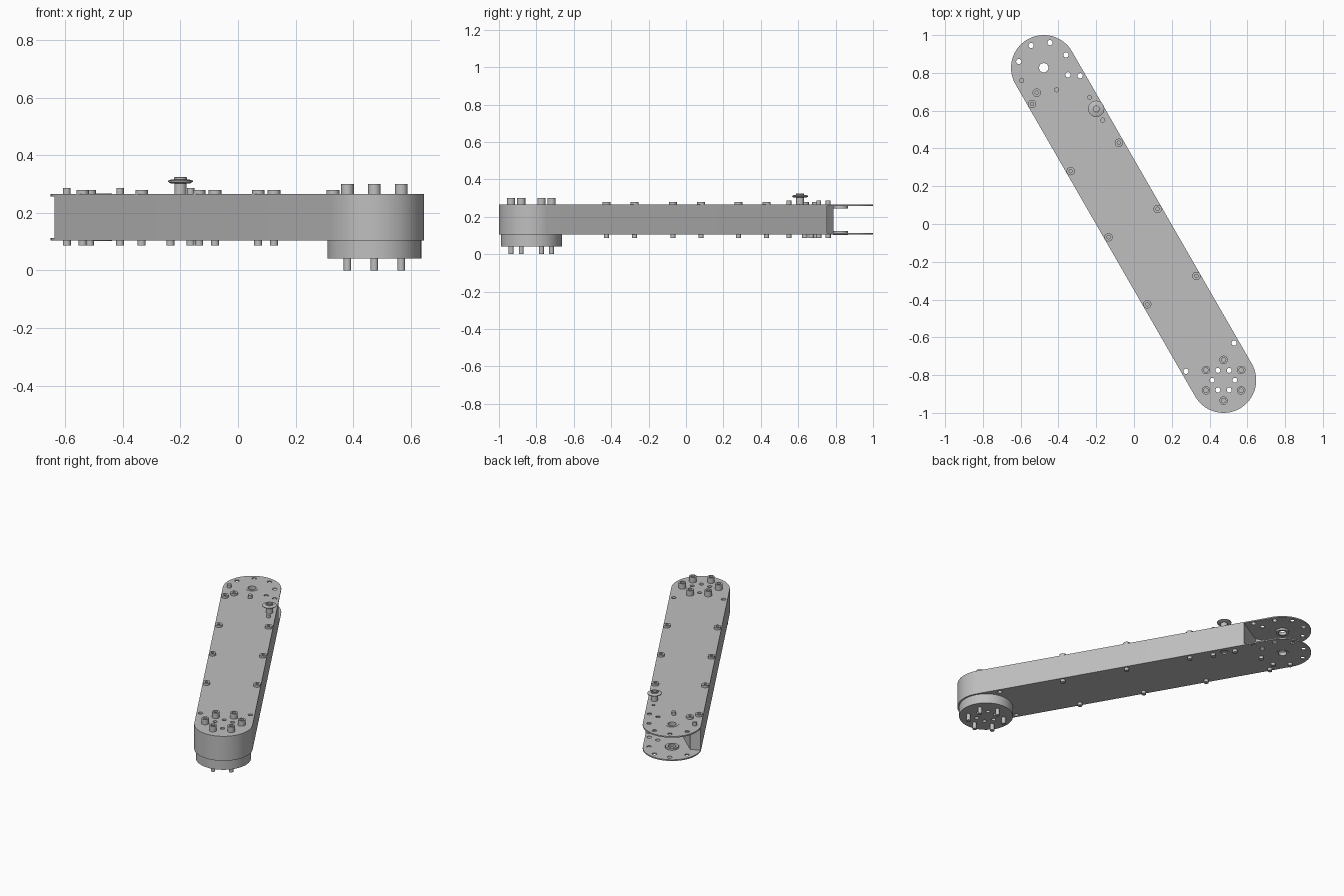
import bpy, bmesh, math
from mathutils import Vector

if "Cube" in bpy.data.objects:
    bpy.data.objects.remove(bpy.data.objects["Cube"])

grey = bpy.data.materials.new("plain grey")
grey.use_nodes = True
grey.diffuse_color = (0.52, 0.52, 0.52, 1)
grey.node_tree.nodes["Principled BSDF"].inputs["Base Color"].default_value = (0.52, 0.52, 0.52, 1)

# Arm axis: joint end, mount end, direction along the arm and across it
JOINT, MOUNT = Vector((-0.478, 0.827)), Vector((0.474, -0.827))
ALONG = (MOUNT - JOINT).normalized()
ACROSS = Vector((-ALONG.y, ALONG.x))
LENGTH, R = (MOUNT - JOINT).length, 0.173
Z0, Z1, PLATE = 0.105, 0.265, 0.008


def arm_point(t, n):
    return JOINT + ALONG * t + ACROSS * n


def arc(t, a0, a1, steps=32):
    """Points on a rounded end centred at distance t along the arm."""
    angles = [math.radians(a0 + (a1 - a0) * i / steps) for i in range(steps + 1)]
    return [arm_point(t + R * math.cos(a), R * math.sin(a)) for a in angles]


def finish(bm, name):
    bmesh.ops.recalc_face_normals(bm, faces=bm.faces)
    mesh = bpy.data.meshes.new(name)
    bm.to_mesh(mesh)
    bm.free()
    mesh.materials.append(grey)
    obj = bpy.data.objects.new(name, mesh)
    bpy.context.collection.objects.link(obj)
    return obj


def slab(name, outline, z0, z1):
    bm = bmesh.new()
    face = bm.faces.new([bm.verts.new((p.x, p.y, z0)) for p in outline])
    top = bmesh.ops.extrude_face_region(bm, geom=[face])["geom"]
    bmesh.ops.translate(bm, vec=(0, 0, z1 - z0),
                        verts=[v for v in top if isinstance(v, bmesh.types.BMVert)])
    return finish(bm, name)


def lathe(name, centre, profile, sides=24):
    """Closed ring of (radius, height) points turned around a vertical axis."""
    bm = bmesh.new()
    rings = []
    for r, z in profile:
        if r == 0:
            rings.append([bm.verts.new((centre[0], centre[1], z))] * sides)
            continue
        rings.append([bm.verts.new((centre[0] + r * math.cos(math.tau * i / sides),
                                    centre[1] + r * math.sin(math.tau * i / sides), z))
                      for i in range(sides)])
    for a, b in zip(rings, rings[1:] + rings[:1]):
        for i in range(sides):
            j = (i + 1) % sides
            corners = list(dict.fromkeys((a[i], a[j], b[j], b[i])))
            if len(corners) > 2:
                bm.faces.new(corners)
    return finish(bm, name)


def rod(name, centre, r, z0, z1, sides=24):
    return lathe(name, centre, [(0, z0), (r, z0), (r, z1), (0, z1)], sides)


def socket_head(name, centre, r, z0, z1, depth, bore=0.012):
    return lathe(name, centre, [(0, z0), (r, z0), (r, z1), (bore, z1),
                                (bore, z1 - depth), (0, z1 - depth)])


def drill(obj, holes):
    """Cut vertical round holes given as (centre, radius)."""
    cutters = [rod("drill", c, r, -0.1, 0.5, 16) for c, r in holes]
    for cutter in cutters:
        mod = obj.modifiers.new("hole", 'BOOLEAN')
        mod.operation, mod.solver, mod.object = 'DIFFERENCE', 'EXACT', cutter
    graph = bpy.context.evaluated_depsgraph_get()
    mesh = bpy.data.meshes.new_from_object(obj.evaluated_get(graph))
    obj.modifiers.clear()
    obj.data = mesh
    for cutter in cutters:
        bpy.data.objects.remove(cutter)


def around(centre, radius, first):
    return [centre + Vector((math.cos(a), math.sin(a))) * radius
            for a in (math.radians(first + 60 * k) for k in range(6))]


# Hole positions
mount_holes = [(p, 0.013) for p in around(MOUNT, 0.06, 0)]
edge_holes = [(Vector(p), 0.014) for p in ((0.53, -0.63), (0.275, -0.78))]
fork_holes = [(Vector(p), 0.014) for p in (
    (-0.61, 0.86), (-0.545, 0.945), (-0.445, 0.96), (-0.36, 0.895), (-0.35, 0.79), (-0.285, 0.785))]
CONNECTOR = Vector((-0.2, 0.61))

# Cover plates, forming a fork at the joint end
capsule = arc(0, 90, 270) + arc(LENGTH, -90, 90)
through = mount_holes + edge_holes + fork_holes + [(JOINT, 0.025)]
drill(slab("top_plate", capsule, Z1 - PLATE, Z1), through + [(Vector((-0.235, 0.67)), 0.010)])
drill(slab("bottom_plate", capsule, Z0, Z0 + PLATE), through + [(CONNECTOR, 0.022)])

# Core between the plates, with a swing pocket left open at the joint
inset = [arm_point(t, n) for t, n in (
    (0.185, R), (0.185, -0.03), (0.16, -0.05), (-0.02, -0.11), (-0.02, -0.172))]
core = slab("arm_core", inset + [arm_point(0, -R)] + arc(LENGTH, -90, 90), Z0 + PLATE, Z1 - PLATE)
drill(core, mount_holes + edge_holes)

# Mounting flange below the far end
rim = [MOUNT + Vector((math.cos(a), math.sin(a))) * 0.163
       for a in (math.tau * i / 64 for i in range(64))]
drill(slab("mount_flange", rim, 0.042, Z0), mount_holes)

# Flange bolts with heads above and ends below
for p in around(MOUNT, 0.108, 30):
    socket_head("mount_bolt_head", p, 0.022, Z1, 0.30, 0.02)
    rod("mount_bolt_end", p, 0.013, 0, 0.042)

# Bearing bushes inside the fork
for z0, z1 in ((Z0 + PLATE, Z0 + 0.02), (Z1 - 0.02, Z1 - PLATE)):
    lathe("joint_bush", JOINT, [(0.025, z0), (0.04, z0), (0.04, z1), (0.025, z1)], 32)
for z0, z1 in ((Z0 - 0.002, Z0), (Z1, Z1 + 0.002)):
    lathe("joint_ring", JOINT, [(0.025, z0), (0.04, z0), (0.04, z1), (0.025, z1)], 32)

# Cover screws with nuts underneath
button_screws = [(-0.515, 0.695), (-0.54, 0.635), (-0.08, 0.43), (-0.335, 0.28), (0.125, 0.08),
                 (-0.135, -0.07), (0.33, -0.275), (0.07, -0.425)]
studs = [(-0.595, 0.76), (-0.41, 0.71), (-0.165, 0.55)]
for p in button_screws:
    socket_head("cover_screw", p, 0.022, Z1, 0.279, 0.008, 0.009)
for p in studs:
    rod("cover_stud", p, 0.013, Z1, 0.286)
for p in button_screws + studs + [(-0.235, 0.67)]:
    rod("screw_end", p, 0.014, 0.087, Z0)

# Cable connector: stem, wide collar and hollow cap
lathe("connector", CONNECTOR, [
    (0, Z1), (0.021, Z1), (0.021, 0.302), (0.034, 0.303), (0.043, 0.308), (0.043, 0.312),
    (0.032, 0.316), (0.022, 0.317), (0.022, 0.323), (0.019, 0.325), (0.015, 0.325),
    (0.015, 0.30), (0, 0.30)], 32)

# Smooth round walls, keep rims sharp
bpy.ops.object.select_all(action='DESELECT')
for obj in bpy.context.collection.objects:
    if obj.type == 'MESH' and grey.name in obj.data.materials:
        obj.select_set(True)
        bpy.context.view_layer.objects.active = obj
bpy.ops.object.shade_smooth_by_angle(angle=math.radians(30))
